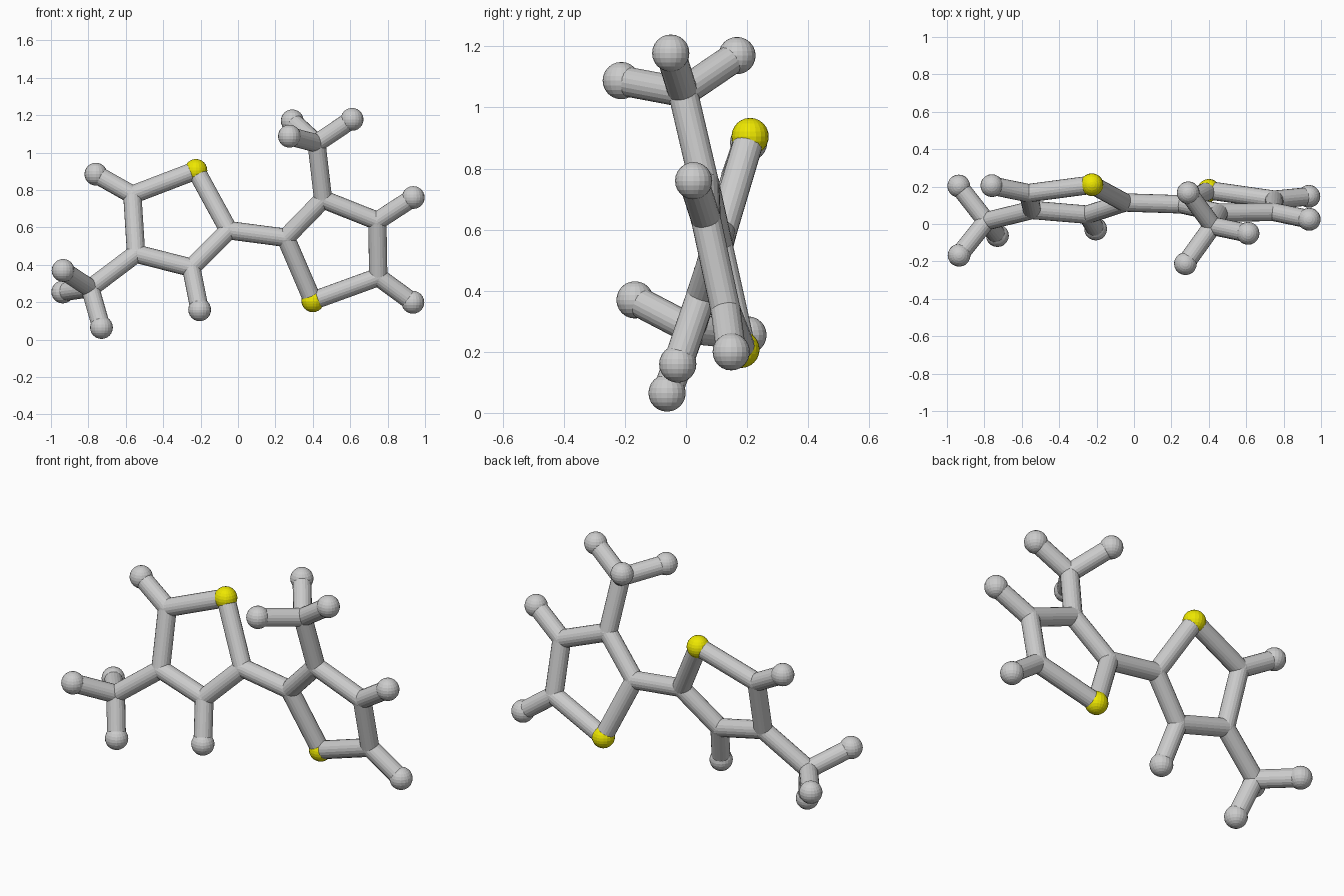
import bpy, math
from mathutils import Vector

if "Cube" in bpy.data.objects:
    bpy.data.objects.remove(bpy.data.objects["Cube"])

BALL_R, JOINT_R, BOND_R = 0.061, 0.05, 0.049

yellow = bpy.data.materials.new("yellow")
yellow.diffuse_color = (0.85, 0.8, 0.0, 1)
yellow.use_nodes = True
yellow.node_tree.nodes["Principled BSDF"].inputs["Base Color"].default_value = yellow.diffuse_color

# atom centres: a = left ring, b = right ring
atoms = {
    "a_sulfur": (-0.225, 0.21, 0.905),
    "a_c2": (-0.05, 0.115, 0.585),
    "a_c3": (-0.25, 0.05, 0.385),
    "a_c4": (-0.545, 0.075, 0.46),
    "a_c5": (-0.565, 0.165, 0.775),
    "a_methyl": (-0.79, 0.015, 0.275),
    "a_h3": (-0.205, -0.027, 0.16),
    "a_h5": (-0.76, 0.205, 0.885),
    "a_m1": (-0.73, -0.062, 0.065),
    "a_m2": (-0.935, -0.167, 0.37),
    "a_m3": (-0.937, 0.203, 0.255),
    "b_sulfur": (0.40, 0.18, 0.208),
    "b_c2": (0.255, 0.105, 0.545),
    "b_c3": (0.455, 0.06, 0.75),
    "b_c4": (0.745, 0.065, 0.635),
    "b_c5": (0.75, 0.13, 0.335),
    "b_methyl": (0.42, -0.01, 1.05),
    "b_h4": (0.937, 0.025, 0.76),
    "b_h5": (0.935, 0.148, 0.20),
    "b_m1": (0.61, -0.05, 1.178),
    "b_m2": (0.29, 0.167, 1.17),
    "b_m3": (0.275, -0.212, 1.088),
}
bonds = [("a_c2", "b_c2"), ("a_c3", "a_h3"), ("a_c4", "a_methyl"), ("a_c5", "a_h5"),
         ("b_c3", "b_methyl"), ("b_c4", "b_h4"), ("b_c5", "b_h5")]
for s in "ab":
    ring = [f"{s}_{n}" for n in ("sulfur", "c2", "c3", "c4", "c5")]
    bonds += list(zip(ring, ring[1:] + ring[:1]))
    bonds += [(f"{s}_methyl", f"{s}_m{i}") for i in (1, 2, 3)]

# balls: small joints at carbons, larger at ends and sulfurs
for name, pos in atoms.items():
    kind = name[2:]
    carbon = kind[0] == "c" or kind == "methyl"
    bpy.ops.mesh.primitive_uv_sphere_add(segments=20, ring_count=12, location=pos,
                                         radius=JOINT_R if carbon else BALL_R)
    ob = bpy.context.object
    ob.name = "joint_" + name if carbon else "ball_" + name
    if kind == "sulfur":
        ob.data.materials.append(yellow)

# rods between balls
for p, q in bonds:
    a, b = Vector(atoms[p]), Vector(atoms[q])
    bpy.ops.mesh.primitive_cylinder_add(vertices=20, radius=BOND_R, depth=(b - a).length,
                                        location=(a + b) / 2)
    ob = bpy.context.object
    ob.rotation_mode = 'QUATERNION'
    ob.rotation_quaternion = (b - a).to_track_quat('Z', 'Y')
    ob.name = f"rod_{p}_{q}"
